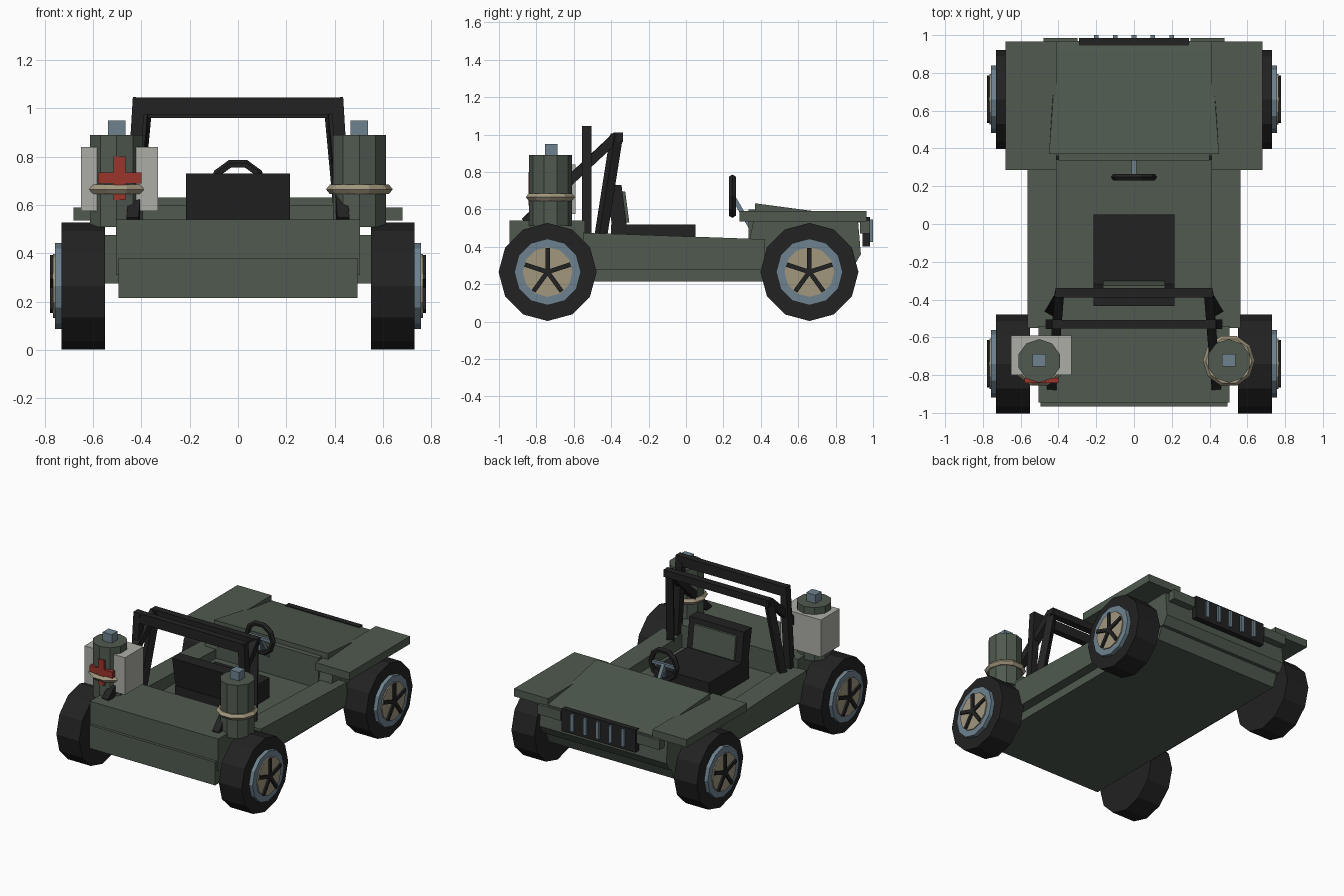
import bpy, bmesh, math
from mathutils import Matrix, Vector

if "Cube" in bpy.data.objects:
    bpy.data.objects.remove(bpy.data.objects["Cube"])


def mat(name, rgb):
    m = bpy.data.materials.new(name)
    m.diffuse_color = (*rgb, 1)
    m.use_nodes = True
    m.node_tree.nodes["Principled BSDF"].inputs["Base Color"].default_value = m.diffuse_color
    return m


GREEN = mat("army green", (0.080, 0.102, 0.080))
BLACK = mat("black", (0.016, 0.016, 0.016))
STEEL = mat("blue grey steel", (0.155, 0.225, 0.275))
TAN = mat("tan", (0.36, 0.31, 0.21))
WHITE = mat("off white", (0.42, 0.42, 0.39))
RED = mat("red", (0.33, 0.035, 0.025))


def finish(name, bm, material):
    bmesh.ops.recalc_face_normals(bm, faces=bm.faces)
    me = bpy.data.meshes.new(name)
    bm.to_mesh(me)
    bm.free()
    me.materials.append(material)
    ob = bpy.data.objects.new(name, me)
    bpy.context.collection.objects.link(ob)
    return ob


def box(name, x, y, z, material):
    """Box from (min, max) ranges."""
    bm = bmesh.new()
    bmesh.ops.create_cube(bm, size=1)
    for v in bm.verts:
        v.co = [r[0] + (c + 0.5) * (r[1] - r[0]) for r, c in zip((x, y, z), v.co)]
    return finish(name, bm, material)


def prism(name, profile, x0, x1, material):
    """Side profile of (y, z) points extruded along x."""
    bm = bmesh.new()
    a = [bm.verts.new((x0, y, z)) for y, z in profile]
    b = [bm.verts.new((x1, y, z)) for y, z in profile]
    bm.faces.new(a)
    bm.faces.new(b)
    for i in range(len(a)):
        j = (i + 1) % len(a)
        bm.faces.new((a[i], a[j], b[j], b[i]))
    return finish(name, bm, material)


def beam(name, p, q, w, material, h=None):
    """Square bar between two points."""
    p, q = Vector(p), Vector(q)
    d = q - p
    bm = bmesh.new()
    bmesh.ops.create_cube(bm, size=1, matrix=Matrix.Translation((p + q) / 2)
                          @ d.to_track_quat('Z', 'Y').to_matrix().to_4x4()
                          @ Matrix.Diagonal((w, h or w, d.length, 1)))
    return finish(name, bm, material)


def cyl(name, centre, r1, r2, depth, sides, material, axis='Z'):
    bm = bmesh.new()
    rot = Matrix.Rotation(math.pi / 2, 4, 'Y') if axis == 'X' else Matrix()
    bmesh.ops.create_cone(bm, cap_ends=True, segments=sides, radius1=r1, radius2=r2,
                          depth=depth, matrix=Matrix.Translation(centre) @ rot)
    return finish(name, bm, material)


def ring(name, centre, section, sides, material, rot=Matrix()):
    """Closed (radius, height) section revolved into a ring."""
    bm = bmesh.new()
    rows = []
    for i in range(sides):
        a = 2 * math.pi * i / sides
        rows.append([bm.verts.new((r * math.cos(a), r * math.sin(a), h)) for r, h in section])
    n = len(section)
    for i in range(sides):
        s, t = rows[i], rows[(i + 1) % sides]
        for k in range(n):
            bm.faces.new((s[k], s[(k + 1) % n], t[(k + 1) % n], t[k]))
    bm.transform(Matrix.Translation(centre) @ rot)
    return finish(name, bm, material)


# Chassis and tub
prism("chassis", [(-.965, .215), (.84, .215), (.90, .36), (.90, .38), (-.965, .38)],
      -.495, .495, GREEN)
box("rear_deck", (-.505, .505), (-.945, -.54), (.31, .54), GREEN)
prism("nose_block", [(.34, .30), (.90, .30), (.935, .36), (.92, .535), (.36, .535), (.34, .44)],
      -.50, .50, GREEN)

# Hood, tapering towards the nose
hood = prism("hood", [(.37, .53), (.37, .632), (.91, .56), (.97, .55), (.97, .53)],
             -.45, .45, GREEN)
for v in hood.data.vertices:
    if v.co.y > .5:
        v.co.x *= .41 / .45
box("dashboard", (-.40, .40), (.335, .38), (.40, .60), GREEN)

# Grille
box("grille", (-.29, .29), (.945, .985), (.40, .56), BLACK)
for i in range(-2, 3):
    box("grille_slat", (i * .1 - .012, i * .1 + .012), (.98, 1.0), (.425, .545), STEEL)

for s in (-1, 1):
    def span(a, b):
        return tuple(sorted((s * a, s * b)))

    # Side walls, front fenders, nose plates
    prism("side_wall", [(-.55, .275), (.42, .275), (.42, .44), (-.55, .475)],
          s * .41, s * .565, GREEN)
    box("front_fender", span(.41, .68), (.285, .965), (.535, .59), GREEN)
    box("nose_plate", span(.30, .48), (.93, .985), (.47, .54), GREEN)

    # Wheels with rim, hub and five spokes
    for label, y in (("rear", -.74), ("front", .66)):
        cyl(label + "_tyre", (s * .64, y, .265), .262, .262, .18, 12, BLACK, 'X')
        cyl(label + "_rim", (s * .735, y, .265), .178, .178, .045, 12, STEEL, 'X')
        cyl(label + "_hub", (s * .745, y, .265), .133, .133, .04, 12, TAN, 'X')
        for k in range(5):
            a = 2 * math.pi * k / 5
            beam(label + "_spoke", (s * .765, y, .265),
                 (s * .765, y + .128 * math.sin(a), .265 + .128 * math.cos(a)),
                 .024, BLACK)

    # Roll cage legs and rear braces
    beam("rear_hoop_leg", (s * .445, -.53, .46), (s * .41, -.53, 1.045), .05, BLACK)
    beam("front_hoop_leg", (s * .44, -.455, .46), (s * .39, -.37, 1.0), .05, BLACK)
    beam("roll_brace", (s * .395, -.37, .99), (s * .435, -.86, .53), .05, BLACK)

    # Fuel canisters with cap and strap
    cx = s * .502
    cyl("canister", (cx, -.725, .70), .115, .115, .38, 10, GREEN)
    box("canister_cap", (cx - .036, cx + .036), (-.755, -.688), (.88, .95), STEEL)
    ring("canister_strap", (cx, -.725, .665),
         [(.105, -.018), (.122, -.02), (.138, 0), (.122, .02), (.105, .018)], 10, TAN)

# Roll cage cross bars
box("rear_hoop_bar", (-.435, .435), (-.553, -.507), (.975, 1.045), BLACK)
beam("front_hoop_bar", (-.415, -.363, .985), (.415, -.363, .985), .05, BLACK)

# First aid box with cross
box("first_aid_box", (-.65, -.33), (-.80, -.59), (.575, .84), WHITE)
box("cross_bar", (-.58, -.40), (-.842, -.815), (.69, .735), RED)
box("cross_post", (-.515, -.465), (-.842, -.815), (.62, .80), RED)

# Seat
box("seat_cushion", (-.215, .215), (-.40, .05), (.36, .52), BLACK)
prism("seat_back", [(-.385, .46), (-.31, .46), (-.345, .73), (-.435, .73)], -.215, .215, BLACK)
prism("seat_pad", [(-.33, .53), (-.303, .53), (-.325, .695), (-.35, .695)], -.165, .165, GREEN)

# Steering wheel and column
ring("steering_wheel", (0, .248, .67),
     [(.09, -.015), (.11, -.018), (.122, 0), (.11, .018), (.09, .015)], 10, BLACK,
     Matrix.Rotation(math.pi / 2, 4, 'X'))
beam("steering_column", (0, .25, .67), (0, .36, .48), .024, STEEL)
beam("steering_spoke", (-.095, .248, .67), (.095, .248, .67), .02, STEEL)
beam("steering_spoke_lower", (0, .248, .67), (0, .248, .575), .02, STEEL)
